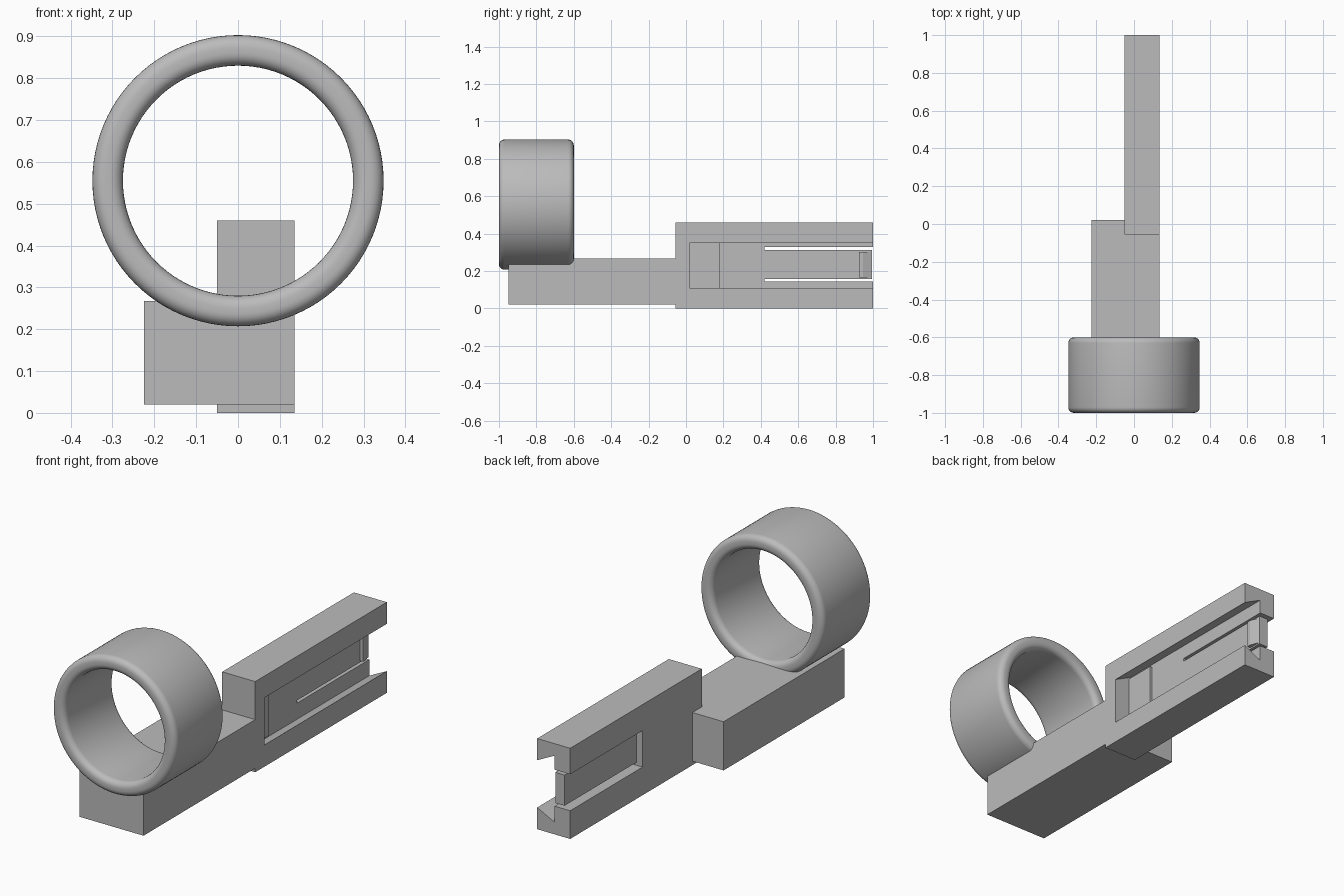
import bpy
import bmesh
import math
from mathutils import Vector

if "Cube" in bpy.data.objects:
    bpy.data.objects.remove(bpy.data.objects["Cube"], do_unlink=True)

grey = bpy.data.materials.new("plain grey")
grey.use_nodes = True
colour = (0.5, 0.5, 0.5, 1)
grey.diffuse_color = colour
grey.node_tree.nodes["Principled BSDF"].inputs["Base Color"].default_value = colour


def finish(name, bm):
    """Turn a bmesh into a named object."""
    bmesh.ops.recalc_face_normals(bm, faces=bm.faces[:])
    mesh = bpy.data.meshes.new(name)
    bm.to_mesh(mesh)
    bm.free()
    mesh.materials.append(grey)
    obj = bpy.data.objects.new(name, mesh)
    bpy.context.collection.objects.link(obj)
    return obj


def prism(name, profile, axis, low, high):
    """Extrude a profile along y (x, z points) or along z (x, y points)."""
    bm = bmesh.new()
    place = {"y": lambda a, b: (a, low, b), "z": lambda a, b: (a, b, low)}[axis]
    face = bm.faces.new([bm.verts.new(place(a, b)) for a, b in profile])
    out = bmesh.ops.extrude_face_region(bm, geom=[face])
    step = Vector((0, 1, 0) if axis == "y" else (0, 0, 1)) * (high - low)
    bmesh.ops.translate(bm, vec=step, verts=[v for v in out["geom"] if isinstance(v, bmesh.types.BMVert)])
    return finish(name, bm)


def rect(a0, a1, b0, b1):
    return [(a0, b0), (a1, b0), (a1, b1), (a0, b1)]


def cut(obj, cutter):
    """Subtract the cutter and discard it."""
    cutter.hide_render = True
    mod = obj.modifiers.new("cut", "BOOLEAN")
    mod.operation = "DIFFERENCE"
    mod.solver = "EXACT"
    mod.object = cutter
    bpy.context.view_layer.objects.active = obj
    bpy.ops.object.modifier_apply(modifier=mod.name)
    bpy.data.objects.remove(cutter, do_unlink=True)


LEFT, INNER, BACK = 0.135, -0.05, 1.0
FLOOR, MID = 0.037, 0.23

# Rail block with an undercut channel and a window through its web
rail = prism("rail", rect(INNER, LEFT, 0, 0.46), "y", -0.055, BACK)
slope = 0.5
reach = 0.12 - slope * 0.05
deep = 0.12 + slope * (LEFT - FLOOR)
channel = [(LEFT + 0.05, MID - reach), (LEFT + 0.05, MID + reach),
           (FLOOR, MID + deep), (FLOOR, MID - deep)]
cut(rail, prism("channel_cutter", channel, "y", 0.02, BACK + 0.1))
cut(rail, prism("window_cutter", rect(INNER - 0.1, 0.08, 0.143, 0.328), "y", 0.42, BACK + 0.1))

# Low stop at the closed end of the channel
prism("channel_stop", rect(FLOOR - 0.01, FLOOR + 0.012, 0.075, 0.385), "y", 0.01, 0.18)

# Spring tongue in the window, with a small catch at its tip
prism("spring_tongue", rect(-0.015, FLOOR, 0.4, 0.995), "z", 0.157, 0.313)
prism("tongue_catch", [(FLOOR - 0.01, 0.925), (FLOOR + 0.018, 0.925),
                       (FLOOR + 0.018, 0.945), (FLOOR, 0.99), (FLOOR - 0.01, 0.99)],
      "z", 0.165, 0.303)

# Offset base bar, stepped around the front of the rail
prism("base_bar", [(-0.225, -0.95), (LEFT, -0.95), (LEFT, -0.055), (INNER, -0.055),
                   (INNER, 0.02), (-0.225, 0.02)], "z", 0.02, 0.267)

# Ring: a rounded rectangular section spun about the y axis
OUTER, BORE, FILLET, CENTRE = 0.348, 0.275, 0.03, 0.555
section = []
for r, y, start in ((OUTER - FILLET, -0.6 - FILLET, 0), (BORE + FILLET, -0.6 - FILLET, 90),
                    (BORE + FILLET, -1 + FILLET, 180), (OUTER - FILLET, -1 + FILLET, 270)):
    for i in range(7):
        t = math.radians(start + 15 * i)
        section.append((r + FILLET * math.cos(t), y + FILLET * math.sin(t)))
bm = bmesh.new()
verts = [bm.verts.new((r, y, CENTRE)) for r, y in section]
edges = [bm.edges.new((verts[i - 1], verts[i])) for i in range(len(verts))]
bmesh.ops.spin(bm, geom=verts + edges, cent=(0, 0, CENTRE), axis=(0, 1, 0),
               angle=2 * math.pi, steps=96, use_merge=True)
bmesh.ops.remove_doubles(bm, verts=bm.verts[:], dist=0.0001)
ring = finish("ring", bm)
bpy.ops.object.select_all(action="DESELECT")
ring.select_set(True)
bpy.context.view_layer.objects.active = ring
bpy.ops.object.shade_smooth_by_angle(angle=math.radians(35))
